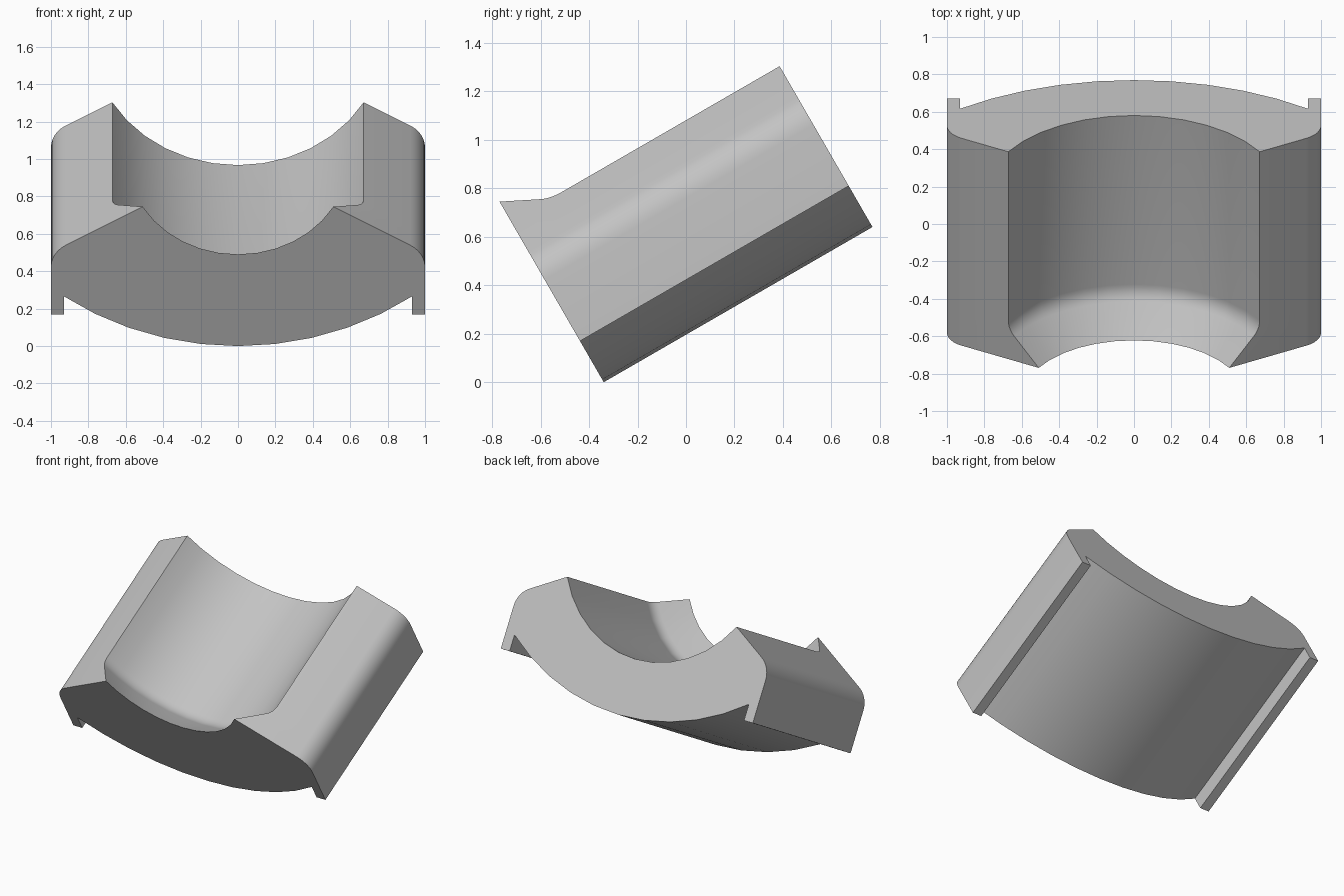
import bpy, bmesh
from math import sin, cos, tan, radians, sqrt
from mathutils import Vector, Matrix

cube = bpy.data.objects.get("Cube")
if cube:
    bpy.data.objects.remove(cube)

LENGTH = 1.28        # along the bore axis
AXIS_H = 1.154       # bore axis above the lowest line
R_FRONT, R_BORE = 0.588, 0.776
R_BASE = 1.566       # curved underside
LIP_X, LIP_BOTTOM = 0.93, 0.196
TILT = radians(30)


def arc(cx, cy, r, a0, a1, n):
    """Points on an arc, with angles in degrees measured from straight down."""
    angles = [radians(a0 + (a1 - a0) * i / n) for i in range(n + 1)]
    return [(cx + r * sin(a), cy - r * cos(a)) for a in angles]


def outer_half():
    """Right half outline: rounded shoulder, side wall, lip."""
    r = 0.156
    corner = AXIS_H - tan(radians(30))
    shoulder = arc(1 - r, corner - r * tan(radians(30)), r, 150, 90, 6)
    lip_top = R_BASE - sqrt(R_BASE ** 2 - LIP_X ** 2)
    return shoulder + [(1, LIP_BOTTOM), (LIP_X, LIP_BOTTOM), (LIP_X, lip_top)]


def section(r_bore):
    """Closed outline across the block for a given bore radius."""
    half = outer_half()
    spread = 36.43
    base = arc(0, R_BASE, R_BASE, spread, -spread, 10)[1:-1]
    mirrored = [(-x, v) for x, v in reversed(half)]
    return arc(0, AXIS_H, r_bore, -60, 60, 12) + half + base + mirrored


def bore_stations():
    """Axial position and bore radius: 45 degree throat blended into the bore."""
    corner = R_BORE - R_FRONT
    t = 0.05
    r = t / tan(radians(22.5))
    stations = [(0, R_FRONT)]
    for i in range(6):
        a = radians(45 - 9 * i)
        stations.append((corner + t - r * sin(a), R_BORE - r + r * cos(a)))
    return stations + [(LENGTH, R_BORE)]


# Loft the sections along the axis
bm = bmesh.new()
rings = [[bm.verts.new((x, u, v)) for x, v in section(r)]
         for u, r in bore_stations()]
for a, b in zip(rings, rings[1:]):
    for i in range(len(a)):
        j = (i + 1) % len(a)
        bm.faces.new((a[i], a[j], b[j], b[i]))
bm.faces.new(rings[0])
bm.faces.new(rings[-1])
bmesh.ops.recalc_face_normals(bm, faces=bm.faces)

# Tilt and centre
bm.transform(Matrix.Rotation(TILT, 4, 'X'))
ys = [v.co.y for v in bm.verts]
zs = [v.co.z for v in bm.verts]
bm.transform(Matrix.Translation(Vector((0, -(min(ys) + max(ys)) / 2, -min(zs)))))

mesh = bpy.data.meshes.new("bearing_half_block")
bm.to_mesh(mesh)
bm.free()
block = bpy.data.objects.new("bearing_half_block", mesh)
bpy.context.collection.objects.link(block)

# Plain grey
grey = bpy.data.materials.new("plain_grey")
grey.use_nodes = True
colour = (0.55, 0.55, 0.55, 1)
grey.diffuse_color = colour
grey.node_tree.nodes["Principled BSDF"].inputs["Base Color"].default_value = colour
mesh.materials.append(grey)

# Smooth curves, sharp edges
bpy.ops.object.select_all(action='DESELECT')
block.select_set(True)
bpy.context.view_layer.objects.active = block
bpy.ops.object.shade_smooth_by_angle(angle=radians(25))
